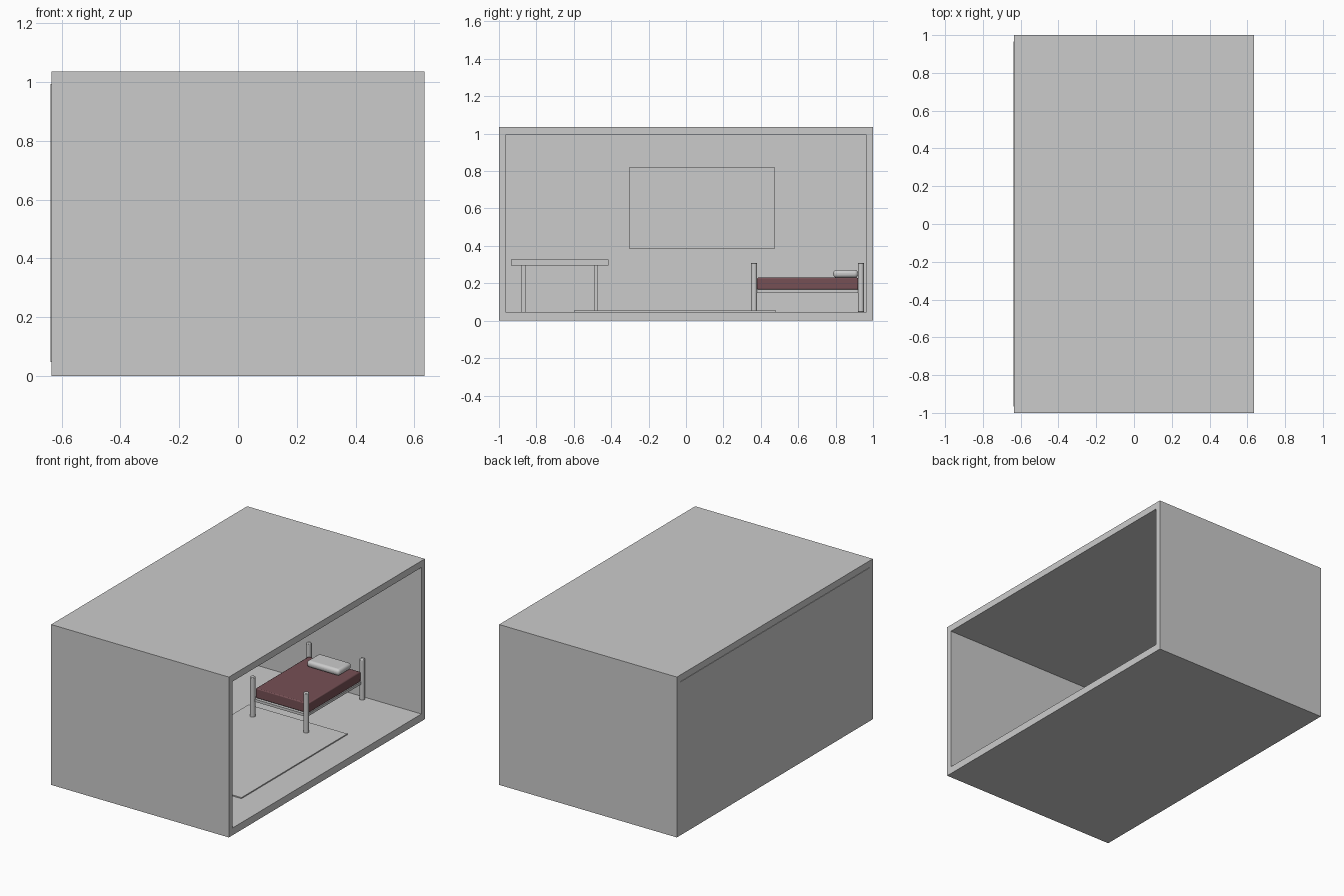
import bpy

if "Cube" in bpy.data.objects:
    bpy.data.objects.remove(bpy.data.objects["Cube"])

def box(name, x, y, z, bevel=0, segs=3, mat=None):
    """Box given by its (min, max) range on each axis."""
    bpy.ops.mesh.primitive_cube_add(size=1, location=[(a + b) / 2 for a, b in (x, y, z)])
    ob = bpy.context.object
    ob.name = name
    ob.scale = [b - a for a, b in (x, y, z)]
    bpy.ops.object.transform_apply(location=False, rotation=False, scale=True)
    if bevel:
        m = ob.modifiers.new("round", 'BEVEL')
        m.width = bevel
        m.segments = segs
        bpy.ops.object.shade_smooth_by_angle()
    if mat:
        ob.data.materials.append(mat)
    return ob

def post(name, x, y, z0, z1, r):
    """Round bed post with softened ends."""
    bpy.ops.mesh.primitive_cylinder_add(vertices=24, radius=r, depth=z1 - z0,
                                        location=(x, y, (z0 + z1) / 2))
    ob = bpy.context.object
    ob.name = name
    m = ob.modifiers.new("round", 'BEVEL')
    m.width = 0.003
    m.segments = 2
    bpy.ops.object.shade_smooth_by_angle()

FLOOR = 0.047
red = bpy.data.materials.new("blanket_red")
red.diffuse_color = (0.18, 0.08, 0.09, 1)
red.use_nodes = True
red.node_tree.nodes["Principled BSDF"].inputs["Base Color"].default_value = red.diffuse_color

# Room shell, open on the +x side
box("floor", (-0.635, 0.635), (-1, 1), (0, FLOOR))
box("ceiling", (-0.635, 0.635), (-1, 1), (0.993, 1.036))
box("front_wall", (-0.635, 0.635), (-1, -0.965), (FLOOR, 0.993))
box("rear_wall", (-0.635, 0.635), (0.965, 1), (FLOOR, 0.993))
box("side_wall", (-0.638, -0.60), (-0.965, 0.965), (FLOOR, 0.993))

# Wall panel and rug
box("wall_panel", (-0.60, -0.59), (-0.305, 0.475), (0.385, 0.82))
box("rug", (-0.26, 0.445), (-0.60, 0.48), (FLOOR, 0.054))

# Bed
for i, x in enumerate((-0.15, 0.233)):
    for j, y in enumerate((0.364, 0.935)):
        post(f"bed_post_{i}{j}", x, y, FLOOR, 0.308, 0.0165)
box("bed_frame", (-0.15, 0.236), (0.365, 0.93), (0.149, 0.166))
box("mattress", (-0.14, 0.233), (0.38, 0.92), (0.166, 0.23), 0.006, 2, red)
box("pillow", (-0.065, 0.17), (0.787, 0.92), (0.23, 0.272), 0.018, 4)

# Table against the side wall
box("table_top", (-0.58, -0.27), (-0.935, -0.415), (0.294, 0.326))
for i, x in enumerate((-0.525, -0.325)):
    for j, y in enumerate((-0.87, -0.481)):
        box(f"table_leg_{i}{j}", (x - 0.011, x + 0.011), (y - 0.011, y + 0.011), (FLOOR, 0.294))
